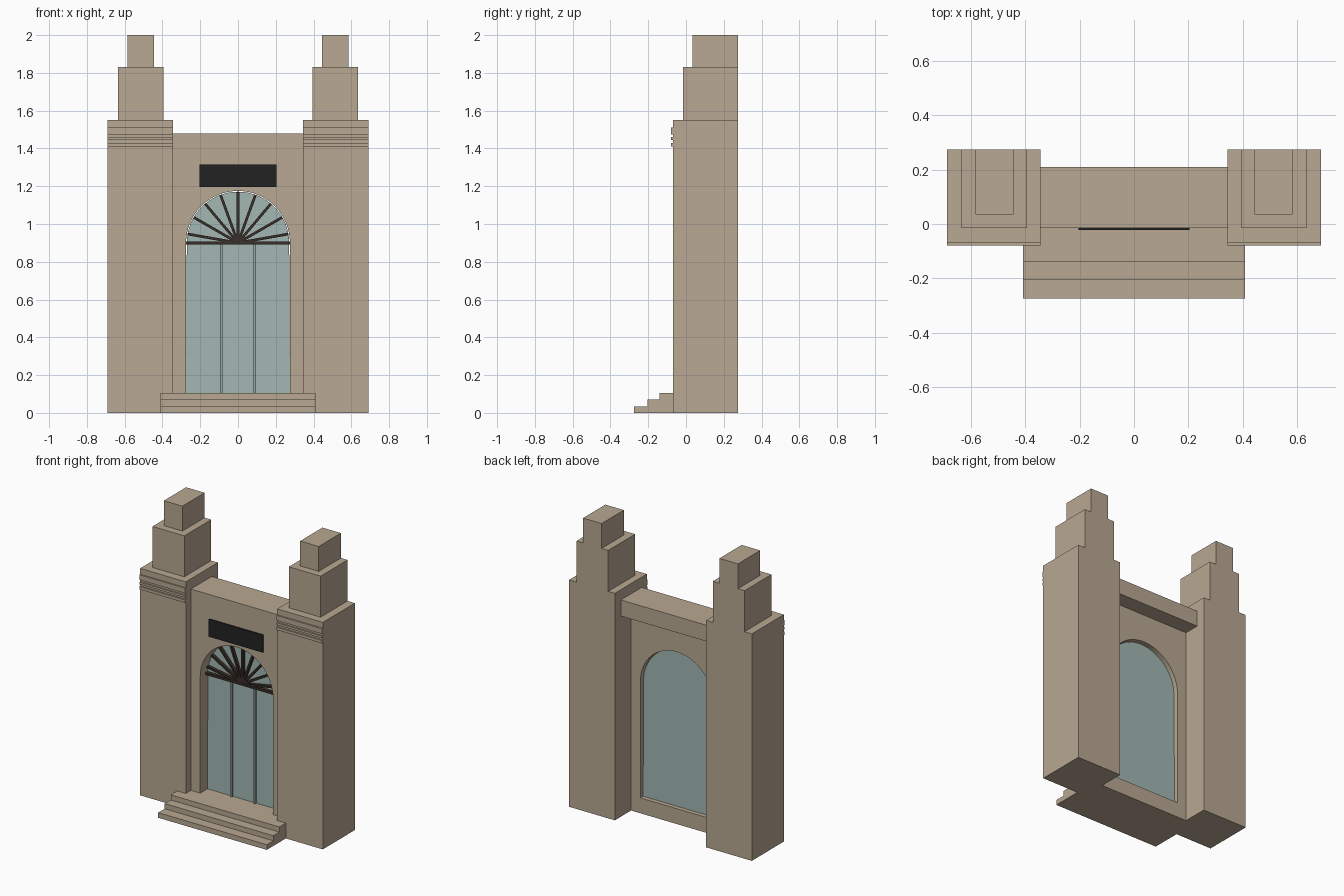
import bpy, bmesh, math
from mathutils import Matrix

cube = bpy.data.objects.get("Cube")
if cube:
    bpy.data.objects.remove(cube, do_unlink=True)


def material(name, rgb):
    m = bpy.data.materials.new(name)
    m.use_nodes = True
    m.diffuse_color = (*rgb, 1)
    m.node_tree.nodes["Principled BSDF"].inputs["Base Color"].default_value = (*rgb, 1)
    return m


STONE = material("tan stone", (0.479, 0.392, 0.287))
GLASS = material("pale green glass", (0.366, 0.479, 0.456))
FRAME = material("grey green frame", (0.30, 0.38, 0.36))
WOOD = material("dark brown wood", (0.042, 0.027, 0.021))
BLACK = material("black panel", (0.016, 0.016, 0.016))


def finish(name, bm, mat):
    bmesh.ops.recalc_face_normals(bm, faces=bm.faces)
    mesh = bpy.data.meshes.new(name)
    bm.to_mesh(mesh)
    bm.free()
    mesh.materials.append(mat)
    ob = bpy.data.objects.new(name, mesh)
    bpy.context.collection.objects.link(ob)
    return ob


def box(name, x, y, z, mat):
    """Box from (min, max) pairs."""
    bm = bmesh.new()
    bmesh.ops.create_cube(bm, size=1)
    for v in bm.verts:
        v.co = [lo + (c + 0.5) * (hi - lo) for c, (lo, hi) in zip(v.co, (x, y, z))]
    return finish(name, bm, mat)


def prism(name, outline, y, mat):
    """Extrude an (x, z) outline from y[0] to y[1]."""
    bm = bmesh.new()
    face = bm.faces.new([bm.verts.new((px, y[0], pz)) for px, pz in outline])
    grown = bmesh.ops.extrude_face_region(bm, geom=[face])["geom"]
    bmesh.ops.translate(bm, vec=(0, y[1] - y[0], 0),
                        verts=[v for v in grown if isinstance(v, bmesh.types.BMVert)])
    return finish(name, bm, mat)


SILL, SPRING, RADIUS = 0.105, 0.9, 0.275
INNER = 0.345          # inner face of the towers
FRONT, BACK = -0.015, 0.10


def arch(radius, steps=32):
    return [(radius * math.cos(math.pi * i / steps),
             SPRING + radius * math.sin(math.pi * i / steps)) for i in range(steps + 1)]


# Stepped towers with a ribbed band on the front
tiers = [("base", 0.345, 0.69, -0.07, 0, 1.55),
         ("middle", 0.395, 0.635, -0.015, 1.55, 1.83),
         ("top", 0.445, 0.585, 0.035, 1.83, 2.0)]
ribs = [(1.475, 1.51), (1.445, 1.46), (1.41, 1.43)]
for side, s in (("left", 1), ("right", -1)):
    for part, x0, x1, y0, z0, z1 in tiers:
        box(f"{side}_tower_{part}", sorted((s * x0, s * x1)), (y0, 0.275), (z0, z1), STONE)
    for i, z in enumerate(ribs):
        box(f"{side}_tower_rib_{i + 1}", sorted((s * 0.345, s * 0.69)), (-0.079, -0.07), z, STONE)

# Wall with arched opening, sill and rear lintel
opening = [(RADIUS, SILL)] + arch(RADIUS) + [(-RADIUS, SILL)]
wall = opening + [(-INNER, SILL), (-INNER, 1.48), (INNER, 1.48), (INNER, SILL)]
prism("arched_wall", wall, (FRONT, BACK), STONE)
box("wall_sill", (-INNER, INNER), (FRONT, BACK), (0, SILL), STONE)
box("rear_lintel", (-INNER, INNER), (BACK, 0.21), (1.37, 1.48), STONE)

# Entrance steps
for i, y in enumerate((-0.275, -0.205, -0.14)):
    z = 0.035 * i
    box(f"step_{i + 1}", (-0.41, 0.41), (y, -0.07), (z, z + 0.035), STONE)
box("threshold", (-INNER, INNER), (-0.07, FRONT), (0, SILL), STONE)

# Glazing and door mullions
pane = [(RADIUS, SILL)] + arch(RADIUS - 0.004) + [(-RADIUS, SILL)]
prism("door_glass", pane, (0.063, 0.07), GLASS)
for side, x in (("left", 0.088), ("right", -0.088)):
    box(f"{side}_mullion", (x - 0.006, x + 0.006), (0.05, 0.063), (SILL, SPRING), FRAME)

# Fanlight bars
box("fanlight_rail", (-RADIUS, RADIUS), (0.04, 0.063), (SPRING - 0.008, SPRING + 0.008), WOOD)
for i, angle in enumerate(range(10, 180, 20)):
    spoke = box(f"fanlight_spoke_{i + 1}", (0, RADIUS - 0.005), (0.042, 0.063), (-0.007, 0.007), WOOD)
    spoke.data.transform(Matrix.Translation((0, 0, SPRING)) @
                         Matrix.Rotation(-math.radians(angle), 4, "Y"))

# Plain panel above the door
box("door_panel", (-0.205, 0.205), (-0.023, FRONT), (1.195, 1.315), BLACK)
